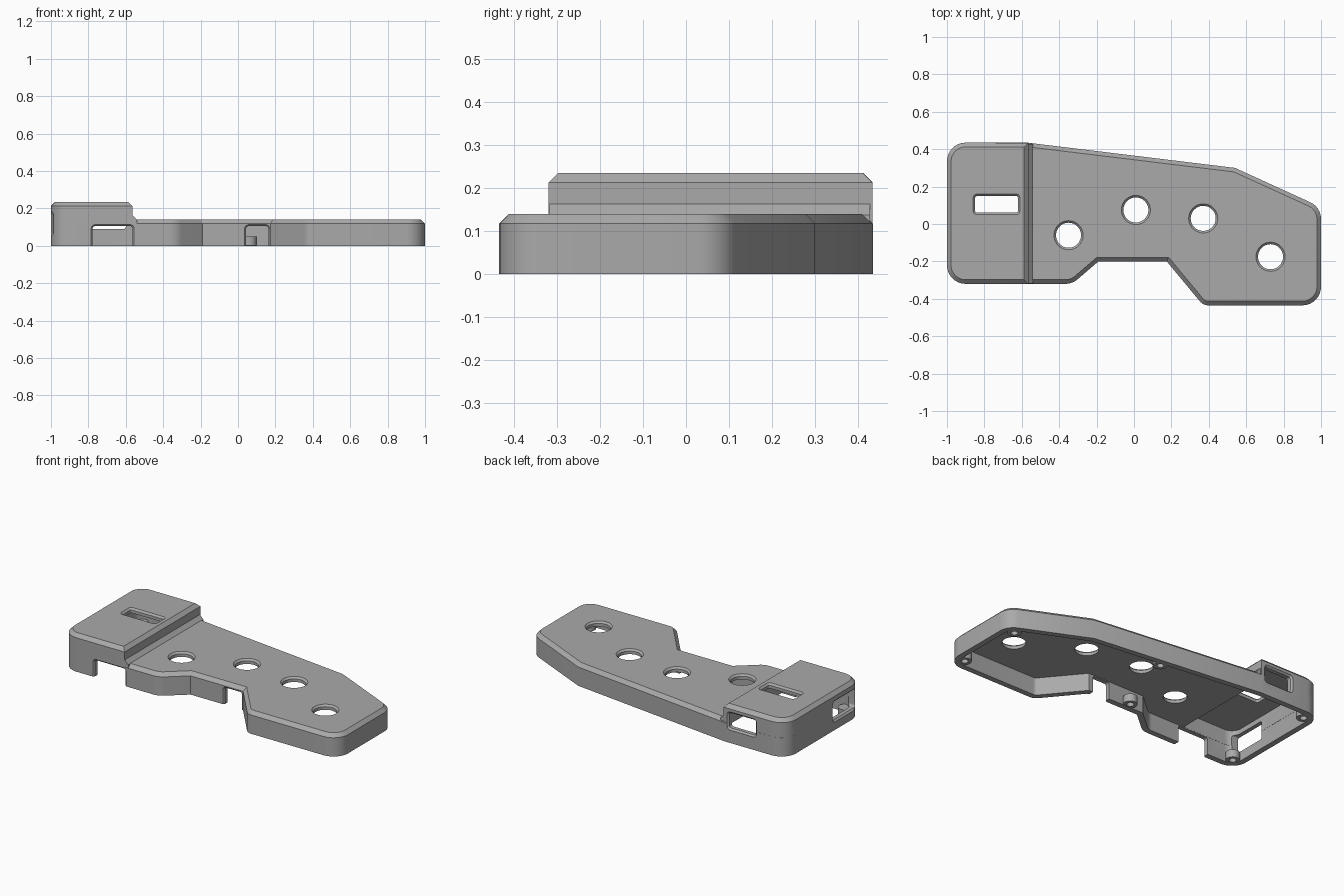
import bpy, bmesh, math
from mathutils import Vector, Matrix

cube = bpy.data.objects.get("Cube")
if cube:
    bpy.data.objects.remove(cube, do_unlink=True)

grey = bpy.data.materials.new("plain grey plastic")
grey.use_nodes = True
grey.diffuse_color = (0.4, 0.4, 0.4, 1)
grey.node_tree.nodes["Principled BSDF"].inputs["Base Color"].default_value = (0.4, 0.4, 0.4, 1)


def outline(corners, inset, steps):
    """Offset a counter-clockwise polygon of (x, y, radius) inwards and round it."""
    result = []
    n = len(corners)
    for i, (x, y, r) in enumerate(corners):
        p = Vector((x, y))
        d1 = (p - Vector(corners[i - 1][:2])).normalized()
        d2 = (Vector(corners[(i + 1) % n][:2]) - p).normalized()
        n1, n2 = Vector((-d1.y, d1.x)), Vector((-d2.y, d2.x))
        p = p + (n1 + n2) * inset / (1 + n1.dot(n2))
        if r == 0:
            result.append(p)
            continue
        turn = d1.x * d2.y - d1.y * d2.x
        sign = 1 if turn > 0 else -1
        r = max(r - sign * inset, 0.002)
        angle = math.atan2(turn, d1.dot(d2))
        centre = p - d1 * r * math.tan(abs(angle) / 2) + n1 * sign * r
        for k in range(steps + 1):
            spoke = -n1 * sign * r
            spoke.rotate(Matrix.Rotation(angle * k / steps, 2))
            result.append(centre + spoke)
    return result


def loft(name, corners, layers, matrix=None, steps=8):
    """Stack offset outlines given as (inset, height) and cap both ends."""
    bm = bmesh.new()
    rings = [[bm.verts.new((p.x, p.y, z)) for p in outline(corners, inset, steps)]
             for inset, z in layers]
    for a, b in zip(rings, rings[1:]):
        for i in range(len(a)):
            j = (i + 1) % len(a)
            bm.faces.new((a[i], a[j], b[j], b[i]))
    bm.faces.new(list(reversed(rings[0])))
    bm.faces.new(rings[-1])
    bmesh.ops.recalc_face_normals(bm, faces=bm.faces)
    if matrix:
        bm.transform(matrix)
    mesh = bpy.data.meshes.new(name)
    bm.to_mesh(mesh)
    bm.free()
    mesh.materials.append(grey)
    obj = bpy.data.objects.new(name, mesh)
    bpy.context.collection.objects.link(obj)
    return obj


def rect(x0, x1, y0, y1, r):
    return [(x0, y0, r), (x1, y0, r), (x1, y1, r), (x0, y1, r)]


def circle(x, y, r):
    return rect(x - r, x + r, y - r, y + r, r * 0.999)


def combine(target, other, operation):
    other.hide_render = True
    mod = target.modifiers.new("combine", 'BOOLEAN')
    mod.operation, mod.solver, mod.object = operation, 'EXACT', other
    bpy.context.view_layer.objects.active = target
    bpy.ops.object.modifier_apply(modifier=mod.name)
    bpy.data.objects.remove(other, do_unlink=True)


def finish(obj):
    bpy.ops.object.select_all(action='DESELECT')
    obj.select_set(True)
    bpy.context.view_layer.objects.active = obj
    bpy.ops.object.shade_smooth_by_angle(angle=math.radians(25))


# Turns a flat outline upright: local (x, y, z) becomes world (x, -z, y)
UPRIGHT = Matrix.Rotation(math.radians(90), 4, 'X')
# Local (x, y, z) becomes world (z, x, y)
SIDEWAYS = Matrix(((0, 0, 1, 0), (1, 0, 0, 0), (0, 1, 0, 0), (0, 0, 0, 1)))

# Plan outline of the low deck and the raised end
plan = [(-1, -.32, .1), (-.33, -.32, .1), (-.19, -.2, 0), (.175, -.2, 0), (.37, -.435, .06),
        (1, -.435, .1), (1, .09, .1), (.54, .3, 0), (-.57, .435, 0), (-1, .435, .1)]
raised = [(-1, -.32, .1), (-.565, -.32, 0), (-.565, .434, 0), (-1, .435, .1)]
WALL, DECK, TOP, CHAMFER = .035, .14, .235, .022

# Outer shell
shell = loft("case_shell", plan, [(0, 0), (0, DECK - CHAMFER), (CHAMFER, DECK)])
combine(shell, loft("raised_end", raised, [(0, 0), (0, TOP - CHAMFER), (CHAMFER, TOP)]), 'UNION')
step = [(-.6, .1, 0), (-.54, .1, 0), (-.54, .138, 0), (-.565, .163, 0), (-.6, .163, 0)]
combine(shell, loft("step_fillet", step, [(0, -.428), (0, .319)], UPRIGHT), 'UNION')

# Hollow inside
combine(shell, loft("deck_hollow", plan, [(WALL, -.1), (WALL, DECK - .03)]), 'DIFFERENCE')
combine(shell, loft("raised_hollow", raised, [(WALL + .001, -.1), (WALL + .001, TOP - .03)]),
        'DIFFERENCE')

# Button holes and switch slot, with bevelled rims
rim = .011
for x, y in [(-.35, -.06), (.01, .075), (.37, .03), (.73, -.175)]:
    combine(shell, loft("button_hole", circle(x, y, .078),
                        [(rim, .05), (rim, DECK - rim), (0, DECK), (0, .2)]), 'DIFFERENCE')
combine(shell, loft("switch_slot", rect(-.86, -.61, .05, .16, .02),
                    [(rim, .15), (rim, TOP - rim), (0, TOP), (0, .3)]), 'DIFFERENCE')

# Front cable notches, back port and end port
for x0, x1, y in [(-.785, -.555, -.32), (.035, .17, -.2)]:
    combine(shell, loft("front_notch", rect(x0, x1, -.1, .113, .022),
                        [(.008, -y - .1), (.008, -y - .008), (0, -y), (0, -y + .1)],
                        UPRIGHT), 'DIFFERENCE')
combine(shell, loft("back_port", rect(-.795, -.59, .08, .195, .022),
                    [(0, -.5), (0, -.434), (.01, -.424), (.01, -.36)], UPRIGHT), 'DIFFERENCE')
combine(shell, loft("end_port", rect(-.28, -.03, .05, .185, .022),
                    [(0, -1.1), (0, -1), (.01, -.99), (.01, -.93)], SIDEWAYS), 'DIFFERENCE')
finish(shell)

# Short hollow screw posts along the inside of the wall
for x, y in [(.92, .055), (.93, -.365), (.06, .3), (-.09, -.14), (-.93, -.25), (-.93, .365)]:
    finish(loft("screw_post", circle(x, y, .04),
                [(.02, .04), (.02, .002), (0, .002), (0, .05)]))
